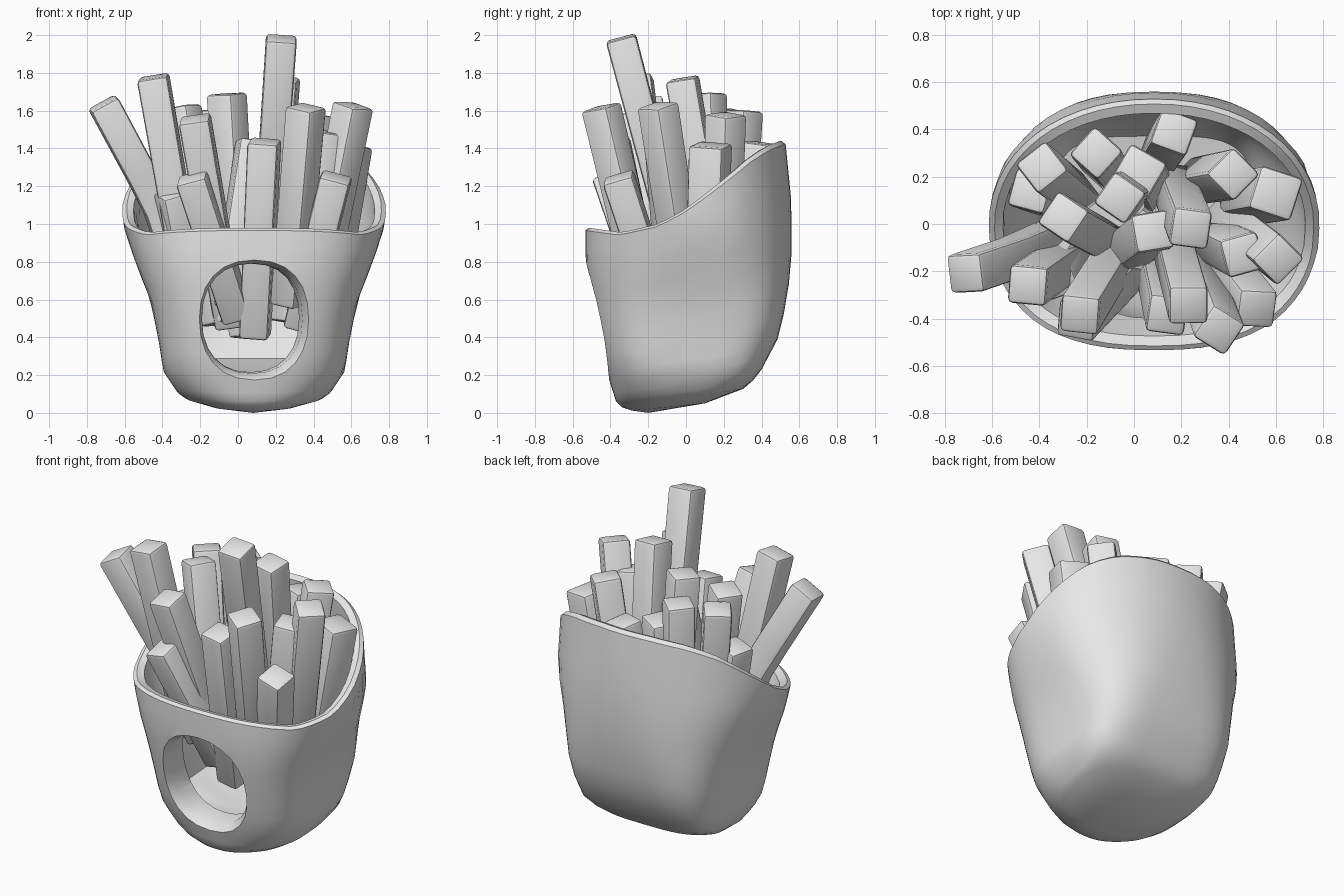
import bpy, bmesh, math
from mathutils import Vector, Matrix

if "Cube" in bpy.data.objects:
    bpy.data.objects.remove(bpy.data.objects["Cube"])

grey = bpy.data.materials.new("plain_grey")
grey.diffuse_color = (0.8, 0.8, 0.8, 1)
grey.use_nodes = True
grey.node_tree.nodes["Principled BSDF"].inputs["Base Color"].default_value = grey.diffuse_color


def make_object(name, bm):
    bmesh.ops.recalc_face_normals(bm, faces=bm.faces[:])
    mesh = bpy.data.meshes.new(name)
    bm.to_mesh(mesh)
    bm.free()
    mesh.materials.append(grey)
    ob = bpy.data.objects.new(name, mesh)
    bpy.context.collection.objects.link(ob)
    return ob


def smooth(ob, angle):
    bpy.ops.object.select_all(action='DESELECT')
    ob.select_set(True)
    bpy.context.view_layer.objects.active = ob
    bpy.ops.object.shade_smooth_by_angle(angle=math.radians(angle))


def lookup(table, t):
    if t <= table[0][0]:
        return table[0][1]
    for (a, va), (b, vb) in zip(table, table[1:]):
        if t <= b:
            return va + (vb - va) * (t - a) / (b - a)
    return table[-1][1]


def bridge(bm, lower, upper):
    n = len(lower)
    for i in range(n):
        j = (i + 1) % n
        bm.faces.new((lower[i], lower[j], upper[j], upper[i]))


# Carton: half widths and front/back reach by height, and rim height by depth
CX, CY, N = 0.085, -0.02, 56
WIDTH = [(0.02, 0.22), (0.05, 0.32), (0.1, 0.40), (0.22, 0.48), (0.4, 0.508),
         (0.6, 0.55), (0.8, 0.63), (1.0, 0.695), (1.1, 0.70), (1.45, 0.69)]
FRONT = [(0.02, 0.31), (0.06, 0.35), (0.2, 0.395), (0.4, 0.445), (0.6, 0.485),
         (0.8, 0.513), (1.0, 0.513)]
BACK = [(0.05, 0.1), (0.13, 0.33), (0.2, 0.405), (0.4, 0.51), (0.6, 0.555),
        (0.8, 0.578), (1.1, 0.58), (1.45, 0.545)]
RIM = [(-0.53, 0.98), (-0.35, 0.955), (-0.15, 1.0), (0, 1.08), (0.2, 1.23),
       (0.35, 1.35), (0.45, 1.41), (0.53, 1.44)]
THICK_FRONT = [(0.2, 0.19), (0.4, 0.20), (0.6, 0.19), (0.8, 0.13), (0.98, 0.055)]
# squareness of the cross-section by height
SQUARE_BACK = [(0.05, 3.0), (0.2, 4.2), (0.45, 4.0), (0.75, 2.6), (1.1, 2.12)]
SQUARE_FRONT = [(0.05, 2.4), (0.3, 2.9), (0.6, 2.8), (0.98, 2.4)]


def unit(c, s, n):
    return (math.copysign(abs(c) ** (2 / n), c), math.copysign(abs(s) ** (2 / n), s))


def wall_ring(bm, h, inner=False):
    ring = []
    for i in range(N):
        a = 2 * math.pi * i / N
        c, s = math.cos(a), math.sin(a)
        front = s < 0
        y0 = CY + unit(c, s, 2.4 if front else 2.15)[1] * (0.51 if front else 0.56)
        base = 0.03 + 0.1 * (y0 + 0.53) / 1.09 + (0.16 if inner else 0)
        z = base + (lookup(RIM, y0) - base) * h
        w = lookup(WIDTH, z)
        d = lookup(FRONT if front else BACK, z)
        if inner:
            w -= 0.06
            d -= lookup(THICK_FRONT, z) if front else 0.06
        ux, uy = unit(c, s, lookup(SQUARE_FRONT if front else SQUARE_BACK, z))
        ring.append(bm.verts.new((CX + ux * w, CY + uy * d, z)))
    return ring


def cap(bm, ring, centre, z_mid):
    mid = []
    for v in ring:
        p = Vector(centre).lerp(v.co, 0.6)
        p.z = centre[2] + (v.co.z - centre[2]) * z_mid
        mid.append(bm.verts.new(p))
    bridge(bm, mid, ring)
    tip = bm.verts.new(centre)
    for i in range(N):
        bm.faces.new((tip, mid[(i + 1) % N], mid[i]))


bm = bmesh.new()
outer = [wall_ring(bm, h) for h in
         (0, 0.035, 0.08, 0.14, 0.2, 0.3, 0.42, 0.54, 0.66, 0.78, 0.9, 0.985)]
# rolled lip between the two skins
lip = wall_ring(bm, 1.0)
for v in lip:
    v.co.x = CX + (v.co.x - CX) * 0.965
    v.co.y = CY + (v.co.y - CY) * 0.965
inner = [wall_ring(bm, h, True) for h in
         (0.985, 0.9, 0.78, 0.64, 0.5, 0.36, 0.22, 0.1, 0)]
rings = outer + [lip] + inner
for lo, up in zip(rings, rings[1:]):
    bridge(bm, lo, up)
cap(bm, outer[0], (0.08, -0.2, 0.0), 0.4)
cap(bm, inner[-1], (0.08, -0.1, 0.19), 0.5)
carton = make_object("carton", bm)

# Flared round window through the front wall: depth, centre x, centre z, half sizes
bm = bmesh.new()
M, loops = 24, []
for y, cx, cz, rx, rz in ((-0.60, 0.095, 0.485, 0.36, 0.365),
                          (-0.50, 0.09, 0.488, 0.318, 0.332),
                          (-0.455, 0.085, 0.495, 0.29, 0.31),
                          (-0.40, 0.075, 0.50, 0.266, 0.291),
                          (-0.15, 0.055, 0.505, 0.25, 0.282)):
    loop = []
    for i in range(M):
        a = 2 * math.pi * i / M
        ux, uz = unit(math.cos(a), math.sin(a), 2.25)
        z = cz + rz * uz
        loop.append(bm.verts.new((cx + rx * ux, y - 0.2 * (z - 0.5), z)))
    loops.append(loop)
for lo, up in zip(loops, loops[1:]):
    bridge(bm, lo, up)
bm.faces.new(loops[0])
bm.faces.new(loops[-1])
cutter = make_object("window_cutter", bm)
cutter.hide_render = True
mod = carton.modifiers.new("window", 'BOOLEAN')
mod.operation, mod.solver, mod.object = 'DIFFERENCE', 'EXACT', cutter
bpy.context.view_layer.objects.active = carton
bpy.ops.object.modifier_apply(modifier="window")
bpy.data.objects.remove(cutter)
smooth(carton, 40)


# Fries: square rounded sticks along a short path
def fry(name, path, twist, size=0.164):
    bm = bmesh.new()
    pts = [Vector(p) for p in path]
    rings = []
    for k, p in enumerate(pts):
        d = (pts[min(k + 1, len(pts) - 1)] - pts[max(k - 1, 0)]).normalized()
        rot = (Vector((0, 0, 1)).rotation_difference(d).to_matrix()
               @ Matrix.Rotation(math.radians(twist), 3, 'Z'))
        s = size / 2 * (0.94 + 0.06 * k / (len(pts) - 1))
        rings.append([bm.verts.new(p + rot @ Vector((sx * s, sy * s, 0)))
                      for sx, sy in ((-1, -1), (1, -1), (1, 1), (-1, 1))])
    for lo, up in zip(rings, rings[1:]):
        bridge(bm, lo, up)
    bm.faces.new(rings[0][::-1])
    bm.faces.new(rings[-1])
    bm.normal_update()
    sharp = [e for e in bm.edges if e.calc_face_angle(0) > math.radians(50)]
    bmesh.ops.bevel(bm, geom=sharp, offset=0.02, segments=2, profile=0.5,
                    affect='EDGES')
    smooth(make_object(name, bm), 40)


# top x, y, z; foot x, y; twist; optional thickness
FRIES = [
    (-0.45, -0.26, 1.78, -0.25, -0.12, -5), (-0.23, -0.385, 1.56, -0.04, -0.08, -5),
    (-0.245, -0.41, 1.25, 0.0, -0.16, -8), (-0.34, -0.23, 1.17, -0.22, -0.03, 20, 0.18),
    (-0.30, 0.03, 1.62, -0.10, -0.08, -34), (-0.39, 0.24, 1.60, -0.24, 0.12, -52),
    (-0.16, 0.30, 1.60, -0.12, 0.24, -42), (-0.06, 0.11, 1.69, 0.0, 0.14, -35),
    (0.02, 0.22, 1.42, 0.06, 0.14, -30, 0.18), (-0.44, 0.14, 1.34, -0.28, 0.08, -15),
    (0.17, 0.39, 1.43, 0.1, 0.28, -20), (0.08, -0.03, 1.44, -0.06, -0.14, 10),
    (0.24, -0.02, 1.77, 0.16, 0.18, -8), (0.42, 0.21, 1.58, 0.25, 0.18, -45),
    (0.60, 0.13, 1.42, 0.45, 0.1, -18, 0.19), (0.46, -0.13, 1.49, 0.32, -0.06, 15),
    (0.61, -0.15, 1.63, 0.38, 0.03, -45), (0.52, -0.36, 1.25, 0.32, -0.1, -5),
    (0.36, -0.45, 1.62, 0.27, -0.20, -33), (0.23, -0.345, 1.985, 0.16, -0.08, 0),
    (0.14, -0.385, 1.44, 0.09, -0.16, -8),
]
for i, (x, y, z, fx, fy, twist, *size) in enumerate(FRIES):
    fz = max(0.4, z - 1.15) + 0.05 * (i % 4)
    fry(f"fry_{i + 1}", [(fx, fy, fz), (x, y, z)], twist, *size)

# One bent fry hanging over the side
fry("bent_fry", [(-0.28, -0.04, 0.55), (-0.36, -0.07, 0.9), (-0.42, -0.10, 1.08),
                 (-0.51, -0.14, 1.26), (-0.715, -0.21, 1.64)], 5)
